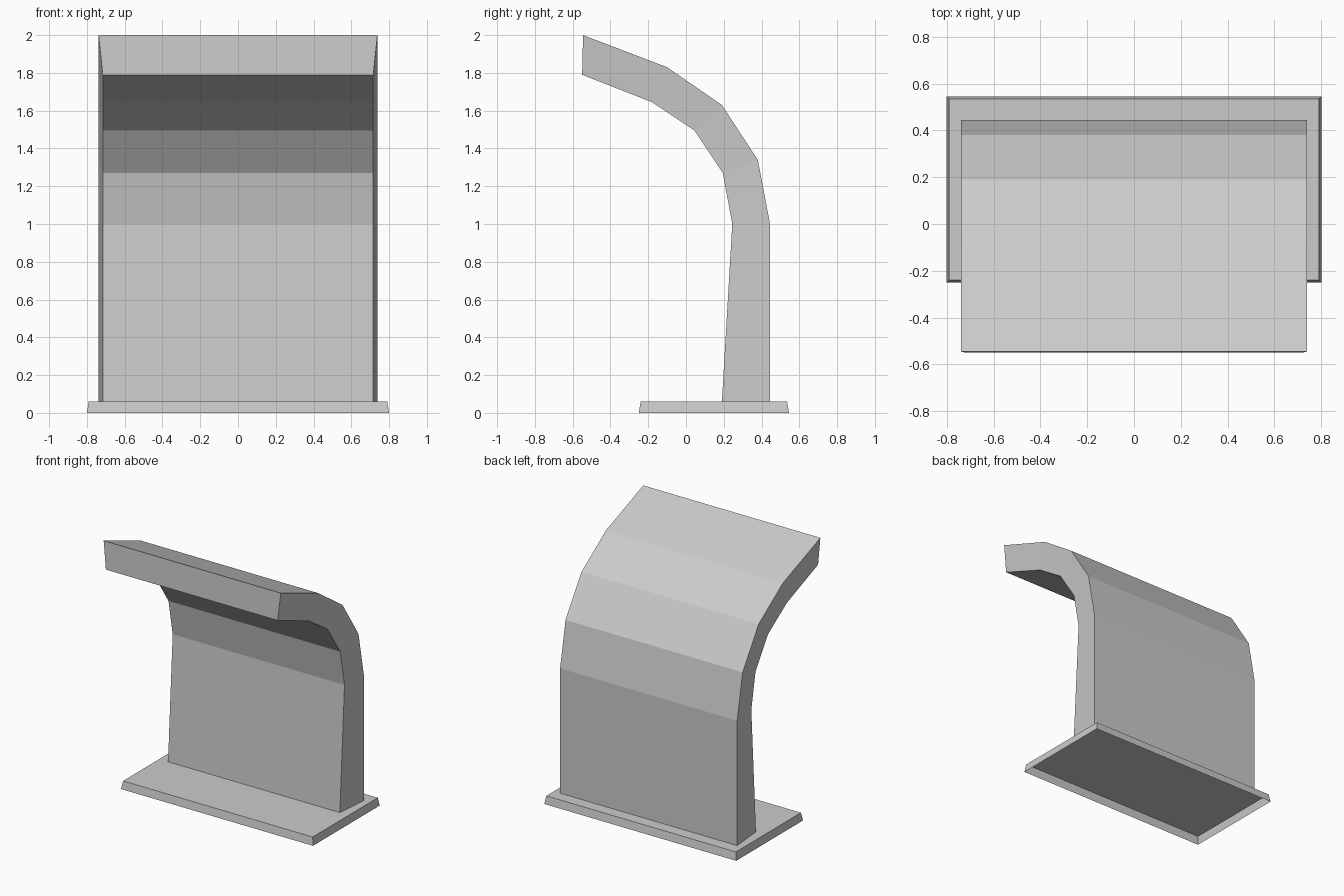
import bpy
import bmesh

cube = bpy.data.objects.get("Cube")
if cube:
    bpy.data.objects.remove(cube, do_unlink=True)

# Single flat grey
grey = bpy.data.materials.new("light_grey")
grey.use_nodes = True
colour = (0.6, 0.6, 0.6, 1)
grey.diffuse_color = colour
grey.node_tree.nodes["Principled BSDF"].inputs["Base Color"].default_value = colour


def loft(name, rings, cap_start, cap_end):
    """Join successive four-cornered rings into one flat-shaded shell."""
    bm = bmesh.new()
    loops = [[bm.verts.new(p) for p in ring] for ring in rings]
    for a, b in zip(loops, loops[1:]):
        for i in range(4):
            j = (i + 1) % 4
            bm.faces.new((a[i], a[j], b[j], b[i]))
    if cap_start:
        bm.faces.new(loops[0][::-1])
    if cap_end:
        bm.faces.new(loops[-1])
    mesh = bpy.data.meshes.new(name)
    bm.to_mesh(mesh)
    bm.free()
    mesh.materials.append(grey)
    obj = bpy.data.objects.new(name, mesh)
    bpy.context.collection.objects.link(obj)
    return obj


# Base plate: tapered tray, open underneath
def base_ring(inset, z):
    x, front, back = 0.8 - inset, -0.25 + inset, 0.545 - inset
    return [(-x, front, z), (x, front, z), (x, back, z), (-x, back, z)]


loft("base_plate", [base_ring(0, 0), base_ring(0.01, 0.06)], False, True)

# Curved panel: (y, z) profiles of its back and its slightly narrower front
back_profile = [(0.445, 0.06), (0.445, 1.0), (0.38, 1.34),
                (0.19, 1.63), (-0.1, 1.83), (-0.545, 2.0)]
front_profile = [(0.19, 0.06), (0.245, 1.0), (0.195, 1.27),
                 (0.045, 1.495), (-0.18, 1.645), (-0.55, 1.79)]
back_x, front_x = 0.738, 0.716

panel_rings = [[(-front_x, *f), (front_x, *f), (back_x, *b), (-back_x, *b)]
               for f, b in zip(front_profile, back_profile)]
loft("curved_panel", panel_rings, False, True)
